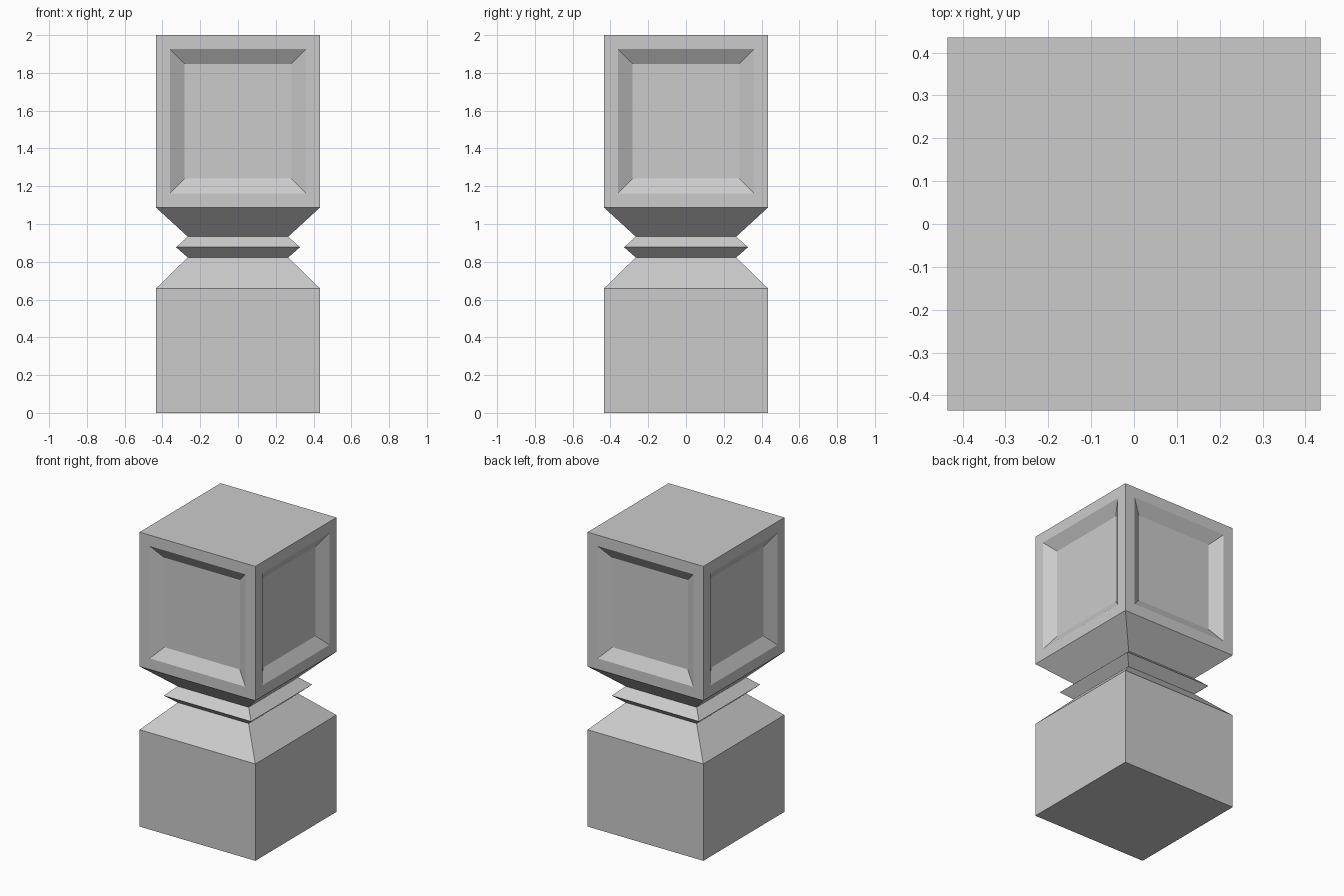
import bpy, bmesh

if "Cube" in bpy.data.objects:
    bpy.data.objects.remove(bpy.data.objects["Cube"])

# (half width, height) profile of the square post, bottom to top
PROFILE = [(0.435, 0.0), (0.435, 0.658), (0.266, 0.823), (0.328, 0.877),
           (0.266, 0.933), (0.435, 1.088), (0.435, 2.0)]

bm = bmesh.new()


def square_ring(half, z):
    corners = [(-1, -1), (1, -1), (1, 1), (-1, 1)]
    return [bm.verts.new((half * x, half * y, z)) for x, y in corners]


# Post body: loft square rings and cap both ends
rings = [square_ring(h, z) for h, z in PROFILE]
for low, high in zip(rings, rings[1:]):
    sides = [bm.faces.new((low[i], low[(i + 1) % 4], high[(i + 1) % 4], high[i]))
             for i in range(4)]
bm.faces.new(rings[0][::-1])
bm.faces.new(rings[-1])
bm.normal_update()

# Recessed bevelled panels on the four sides of the head block
bmesh.ops.inset_individual(bm, faces=sides, thickness=0.105, depth=0.0)
bmesh.ops.inset_individual(bm, faces=sides, thickness=0.11, depth=-0.05)
bm.normal_update()

mesh = bpy.data.meshes.new("newel_post")
bm.to_mesh(mesh)
bm.free()
bpy.context.collection.objects.link(bpy.data.objects.new("newel_post", mesh))
